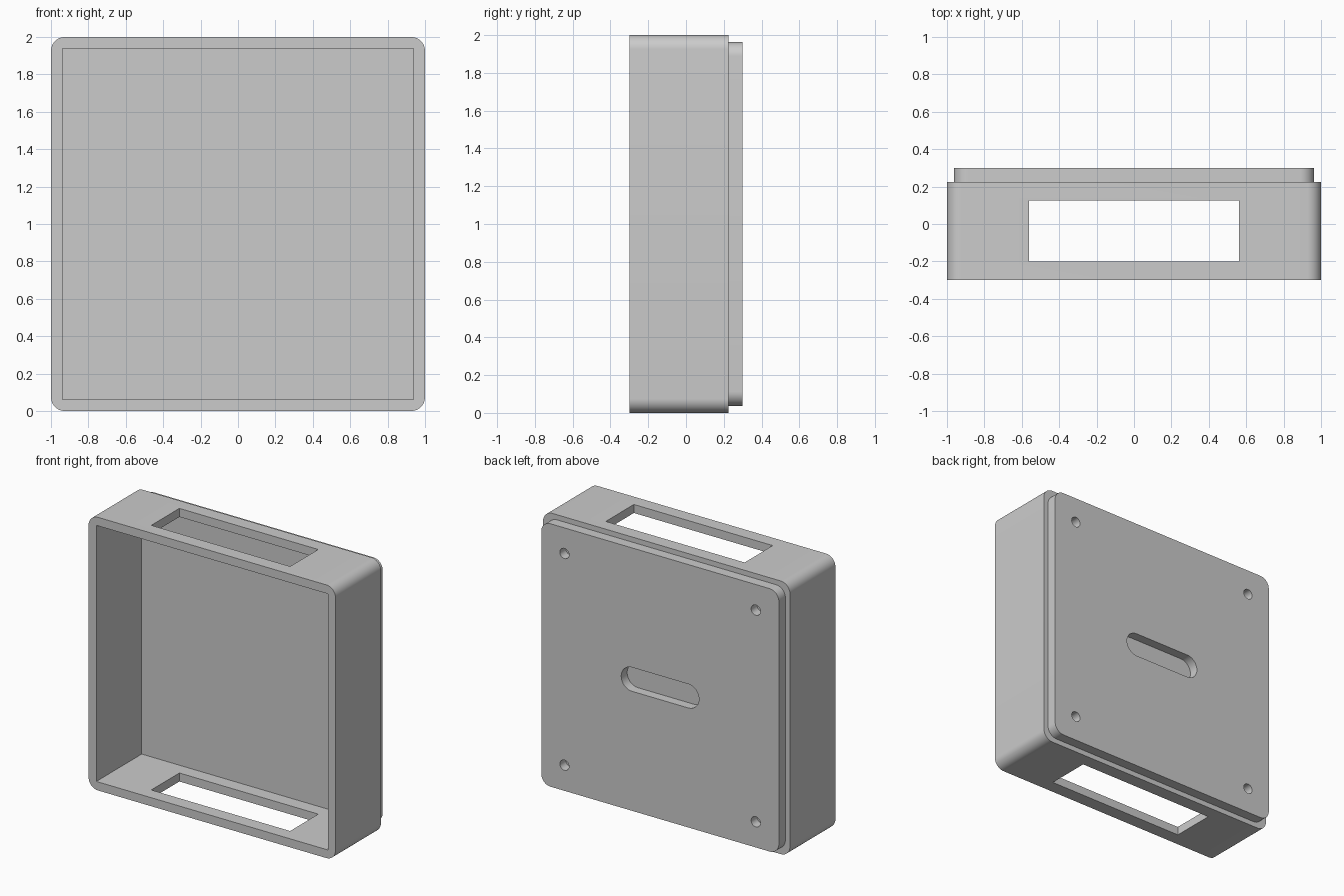
import bpy, bmesh
from math import cos, sin, pi, radians

if "Cube" in bpy.data.objects:
    bpy.data.objects.remove(bpy.data.objects["Cube"])


def rounded_prism(name, w, h, r, y0, y1, cx=0, cz=1, seg=10):
    """Rounded rectangle in the XZ plane, extruded along Y (r = 0: plain box)."""
    pts = []
    for i, (sx, sz) in enumerate([(1, 1), (-1, 1), (-1, -1), (1, -1)]):
        for k in range(seg + 1 if r else 1):
            a = (i + k / seg) * pi / 2
            p = (cx + sx * (w / 2 - r) + r * cos(a), cz + sz * (h / 2 - r) + r * sin(a))
            if not pts or abs(p[0] - pts[-1][0]) + abs(p[1] - pts[-1][1]) > 1e-5:
                pts.append(p)
    if abs(pts[0][0] - pts[-1][0]) + abs(pts[0][1] - pts[-1][1]) < 1e-5:
        pts.pop()
    bm = bmesh.new()
    face = bm.faces.new([bm.verts.new((x, y0, z)) for x, z in pts])
    ext = bmesh.ops.extrude_face_region(bm, geom=[face], use_keep_orig=True)
    verts = [v for v in ext["geom"] if isinstance(v, bmesh.types.BMVert)]
    bmesh.ops.translate(bm, verts=verts, vec=(0, y1 - y0, 0))
    bmesh.ops.recalc_face_normals(bm, faces=bm.faces)
    mesh = bpy.data.meshes.new(name)
    bm.to_mesh(mesh)
    bm.free()
    ob = bpy.data.objects.new(name, mesh)
    bpy.context.collection.objects.link(ob)
    return ob


def cut(ob, cutters):
    """Subtract every cutter, then delete it, and smooth the fillets."""
    bpy.ops.object.select_all(action='DESELECT')
    bpy.context.view_layer.objects.active = ob
    ob.select_set(True)
    for c in cutters:
        c.hide_render = True
        mod = ob.modifiers.new("cut", 'BOOLEAN')
        mod.operation, mod.solver, mod.object = 'DIFFERENCE', 'EXACT', c
        bpy.ops.object.modifier_apply(modifier=mod.name)
        bpy.data.objects.remove(c)
    bpy.ops.object.shade_smooth_by_angle(angle=radians(30))


BACK, JOIN, FRONT = 0.3, 0.225, -0.3

# Outer frame: open front, rectangular window through top and bottom
frame = rounded_prism("frame", 2, 2, 0.075, FRONT, JOIN)
cut(frame, [
    rounded_prism("cavity_cutter", 1.875, 1.875, 0, FRONT - 0.1, JOIN + 0.1),
    rounded_prism("window_cutter", 1.125, 2.4, 0, -0.2, 0.125),
])

# Stepped back plate: blind slot in the middle and four blind screw holes
plate = rounded_prism("back_plate", 1.925, 1.925, 0.075, JOIN, BACK)
FLOOR = JOIN + 0.006
cutters = [rounded_prism("slot_cutter", 0.63, 0.175, 0.0875, FLOOR, BACK + 0.1)]
for sx in (-1, 1):
    for sz in (-1, 1):
        cutters.append(rounded_prism("hole_cutter", 0.075, 0.075, 0.0375, FLOOR, BACK + 0.1,
                                     sx * 0.775, 1 + sz * 0.775, 6))
cut(plate, cutters)
